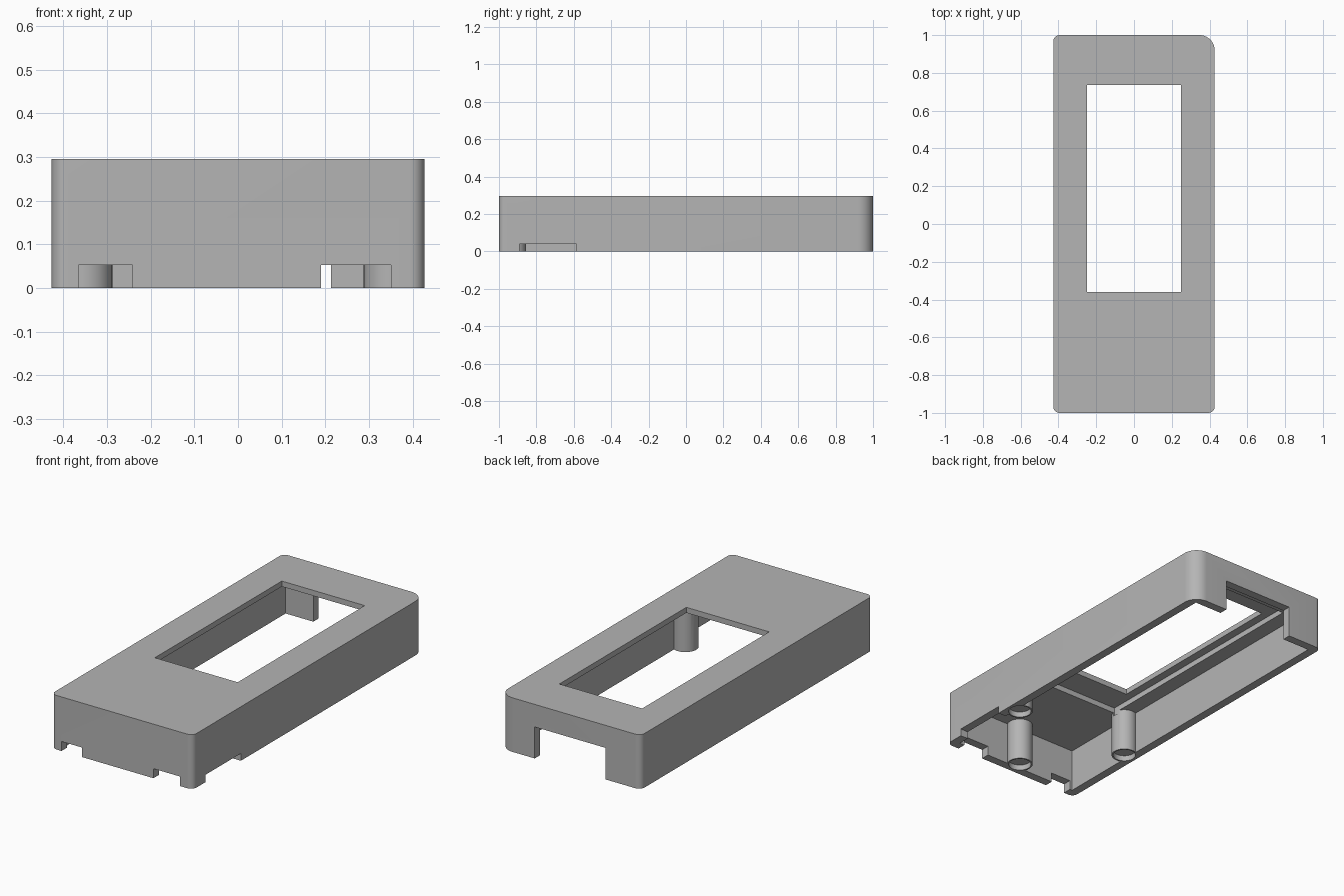
import bpy
import bmesh
from math import cos, sin, pi, radians

cube = bpy.data.objects.get("Cube")
if cube:
    bpy.data.objects.remove(cube, do_unlink=True)

HALF_X, HALF_Y, HEIGHT, WALL = 0.427, 1.0, 0.295, 0.047
CEILING = 0.235
POSTS = [(0.354, -0.5), (-0.354, -0.5), (0, -0.922)]

grey = bpy.data.materials.new("light grey plastic")
grey.use_nodes = True
grey.diffuse_color = (0.46, 0.46, 0.46, 1)
grey.node_tree.nodes["Principled BSDF"].inputs["Base Color"].default_value = grey.diffuse_color


def prism(name, outline, z0, z1):
    """Extrude a closed outline between two heights."""
    bm = bmesh.new()
    face = bm.faces.new([bm.verts.new((x, y, z0)) for x, y in outline])
    top = bmesh.ops.extrude_face_region(bm, geom=[face])["geom"]
    bmesh.ops.translate(bm, vec=(0, 0, z1 - z0),
                        verts=[v for v in top if isinstance(v, bmesh.types.BMVert)])
    bmesh.ops.recalc_face_normals(bm, faces=bm.faces)
    mesh = bpy.data.meshes.new(name)
    bm.to_mesh(mesh)
    bm.free()
    mesh.materials.append(grey)
    obj = bpy.data.objects.new(name, mesh)
    bpy.context.collection.objects.link(obj)
    return obj


def box(name, x0, x1, y0, y1, z0, z1):
    return prism(name, [(x0, y0), (x1, y0), (x1, y1), (x0, y1)], z0, z1)


def cylinder(name, centre, r, z0, z1, n=40):
    ring = [(centre[0] + r * cos(2 * pi * i / n), centre[1] + r * sin(2 * pi * i / n))
            for i in range(n)]
    return prism(name, ring, z0, z1)


def rounded_outline(corners, steps=10):
    """Corner tuples: sign x, sign y, radius, start angle."""
    pts = []
    for sx, sy, r, start in corners:
        cx, cy = sx * (HALF_X - r), sy * (HALF_Y - r)
        for i in range(steps + 1):
            a = radians(start + 90 * i / steps)
            pts.append((cx + r * cos(a), cy + r * sin(a)))
    return pts


def combine(target, other, operation):
    mod = target.modifiers.new(operation, 'BOOLEAN')
    mod.object, mod.operation, mod.solver = other, operation, 'EXACT'
    bpy.context.view_layer.objects.active = target
    bpy.ops.object.modifier_apply(modifier=mod.name)
    bpy.data.objects.remove(other, do_unlink=True)


# Outer shell with one large back corner
case = prism("case_shell", rounded_outline([
    (1, 1, 0.08, 0), (-1, 1, 0.033, 90), (-1, -1, 0.033, 180), (1, -1, 0.033, 270)]),
    0, HEIGHT)

# Hollow interior, open underneath
ix, iy = HALF_X - WALL, HALF_Y - WALL
combine(case, box("cavity", -ix, ix, -iy, iy, -0.1, CEILING), 'DIFFERENCE')

# Screw posts with shallow recessed ends
for p in POSTS:
    combine(case, cylinder("post", p, 0.066, 0, CEILING + 0.02), 'UNION')
for p in POSTS:
    combine(case, cylinder("post_recess", p, 0.058, -0.1, 0.03), 'DIFFERENCE')

# Display seat, window, back opening and lower edge notches
for cut in [
    ("display_seat", -0.295, 0.295, -0.51, 0.85, CEILING - 0.02, 0.265),
    ("window", -0.25, 0.25, -0.36, 0.735, 0.2, 0.4),
    ("back_opening", -0.213, 0.213, iy - 0.01, 1.1, -0.1, 0.172),
    ("front_notch_right", -0.365, -0.242, -1.1, -iy + 0.001, -0.1, 0.052),
    ("front_notch_left", 0.19, 0.35, -1.1, -iy + 0.001, -0.1, 0.052),
    ("side_notch", ix - 0.001, 0.5, -0.89, -0.585, -0.1, 0.04),
]:
    combine(case, box(*cut), 'DIFFERENCE')

# Smooth round surfaces, crisp edges
bpy.ops.object.select_all(action='DESELECT')
case.select_set(True)
bpy.context.view_layer.objects.active = case
bpy.ops.object.shade_smooth_by_angle(angle=radians(30))
